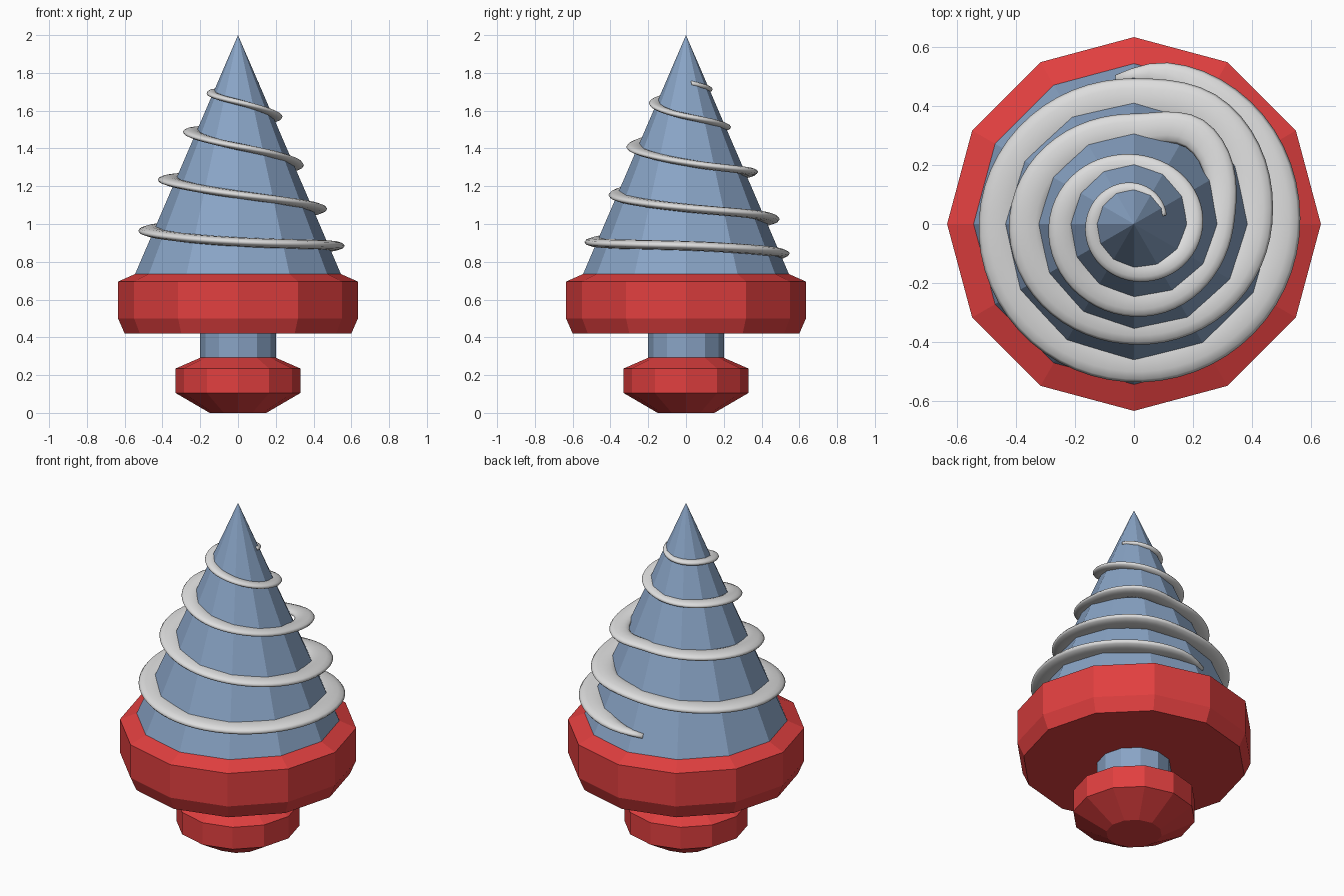
import bpy, bmesh, math
from mathutils import Vector

if "Cube" in bpy.data.objects:
    bpy.data.objects.remove(bpy.data.objects["Cube"])


def material(name, rgb):
    m = bpy.data.materials.new(name)
    m.diffuse_color = (*rgb, 1)
    m.use_nodes = True
    m.node_tree.nodes["Principled BSDF"].inputs["Base Color"].default_value = m.diffuse_color
    return m


RED = material("red", (0.75, 0.05, 0.05))
BLUE = material("steel blue", (0.25, 0.37, 0.56))
GREY = material("light grey", (0.72, 0.72, 0.72))


def finish(name, bm, mat, smooth=False):
    bmesh.ops.remove_doubles(bm, verts=bm.verts, dist=1e-5)
    bmesh.ops.recalc_face_normals(bm, faces=bm.faces)
    mesh = bpy.data.meshes.new(name)
    bm.to_mesh(mesh)
    bm.free()
    mesh.materials.append(mat)
    for p in mesh.polygons:
        p.use_smooth = smooth
    obj = bpy.data.objects.new(name, mesh)
    bpy.context.collection.objects.link(obj)
    return obj


def loft(bm, rings):
    """Bridge closed rings of points and cap both ends."""
    vr = [[bm.verts.new(p) for p in ring] for ring in rings]
    n = len(vr[0])
    for a, b in zip(vr, vr[1:]):
        for i in range(n):
            j = (i + 1) % n
            bm.faces.new((a[i], a[j], b[j], b[i]))
    bm.faces.new(vr[0])
    bm.faces.new(vr[-1])


def turned(name, profile, mat):
    """12-sided lathe part from (radius, z) points."""
    bm = bmesh.new()
    loft(bm, [[(r * math.cos(i * math.pi / 6), r * math.sin(i * math.pi / 6), z)
               for i in range(12)] for r, z in profile])
    return finish(name, bm, mat)


turned("bottom_knob", [(0.15, 0), (0.33, 0.105), (0.33, 0.235), (0.2, 0.292)], RED)
turned("neck", [(0.2, 0.27), (0.2, 0.44)], BLUE)
turned("collar", [(0.6, 0.42), (0.635, 0.50), (0.635, 0.695), (0.545, 0.735)], RED)

# cone body
bm = bmesh.new()
bmesh.ops.create_cone(bm, cap_ends=True, segments=12, radius1=0.545, radius2=0,
                      depth=1.265)
bmesh.ops.translate(bm, verts=bm.verts, vec=(0, 0, 0.735 + 1.265 / 2))
finish("cone", bm, BLUE)

# spiral thread: (quarter turns clockwise from the back, outer radius, height)
KEYS = [(-0.08, 0.51, 0.825), (0.13, 0.56, 0.845), (0.5, 0.575, 0.865), (1, 0.565, 0.885),
        (2, 0.538, 0.905), (3, 0.528, 0.965), (4, 0.495, 1.025), (4.4, 0.52, 1.05),
        (5, 0.47, 1.085), (6, 0.41, 1.155), (7, 0.425, 1.235), (8, 0.375, 1.27),
        (8.4, 0.425, 1.285), (9, 0.34, 1.325), (10, 0.315, 1.41), (11, 0.29, 1.49),
        (12, 0.237, 1.515), (13, 0.235, 1.57), (14, 0.195, 1.645), (15, 0.165, 1.695),
        (16, 0.14, 1.715), (16.83, 0.115, 1.745)]


def sample(k, c):
    """Smooth interpolation of key column c at position k."""
    i = max(n for n in range(len(KEYS) - 1) if KEYS[n][0] <= k or n == 0)

    def slope(n):
        a, b = KEYS[max(n - 1, 0)], KEYS[min(n + 1, len(KEYS) - 1)]
        return (b[c] - a[c]) / (b[0] - a[0])
    p, q = KEYS[i], KEYS[i + 1]
    h = q[0] - p[0]
    t = (k - p[0]) / h
    return ((2 * t**3 - 3 * t**2 + 1) * p[c] + (t**3 - 2 * t**2 + t) * h * slope(i)
            + (3 * t**2 - 2 * t**3) * q[c] + (t**3 - t**2) * h * slope(i + 1))


rings = []
STEPS = 240
k0, k1 = KEYS[0][0], KEYS[-1][0]
for s in range(STEPS + 1):
    f = s / STEPS
    k = k0 + (k1 - k0) * f
    outer, z = sample(k, 1), sample(k, 2)
    taper = min(1, 0.2 + 0.8 * f / 0.025)          # pointed lower end
    wide = (0.075 - 0.055 * f**1.5) * taper        # flattened section
    tall = (0.026 - 0.012 * f) * (0.4 + 0.6 * taper)
    ang = math.pi / 2 * (1 - k)
    out = Vector((math.cos(ang), math.sin(ang), 0))
    ring = []
    for j in range(12):
        a = j * math.pi / 6
        p = out * (outer - wide + wide * math.cos(a))
        ring.append((p.x, p.y, z + tall * math.sin(a)))
    rings.append(ring)
bm = bmesh.new()
loft(bm, rings)
finish("spiral_thread", bm, GREY, smooth=True)
